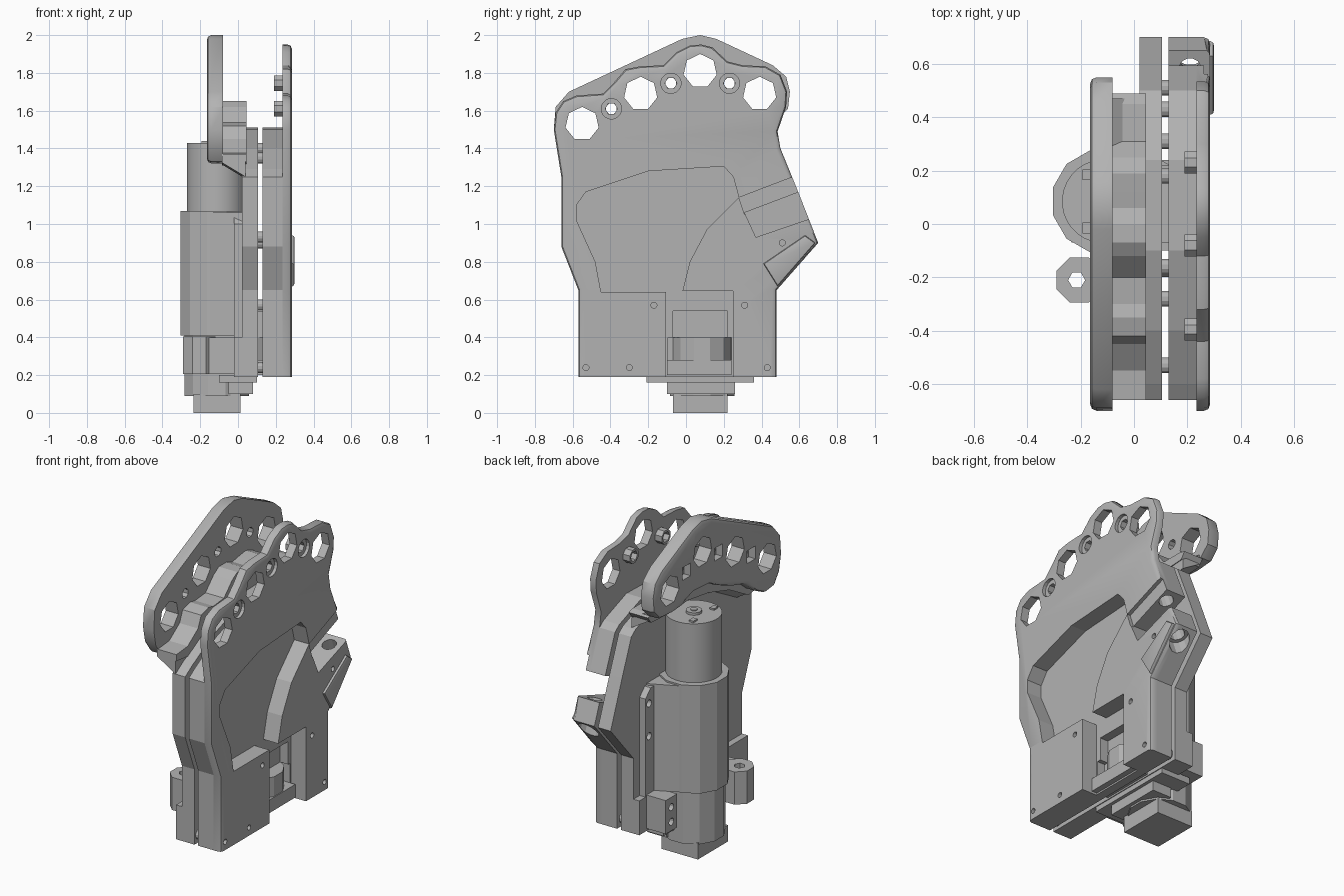
import bpy, bmesh, math
from mathutils import Matrix, Vector

if "Cube" in bpy.data.objects:
    bpy.data.objects.remove(bpy.data.objects["Cube"])

grey = bpy.data.materials.new("machined grey")
grey.use_nodes = True
grey.diffuse_color = (0.45, 0.45, 0.45, 1)
grey.node_tree.nodes["Principled BSDF"].inputs["Base Color"].default_value = grey.diffuse_color


def activate(ob):
    bpy.ops.object.select_all(action="DESELECT")
    ob.select_set(True)
    bpy.context.view_layer.objects.active = ob


def finish(bm, name, smooth=False):
    bmesh.ops.recalc_face_normals(bm, faces=bm.faces)
    mesh = bpy.data.meshes.new(name)
    bm.to_mesh(mesh)
    bm.free()
    ob = bpy.data.objects.new(name, mesh)
    bpy.context.collection.objects.link(ob)
    mesh.materials.append(grey)
    if smooth:
        activate(ob)
        bpy.ops.object.shade_smooth_by_angle(angle=math.radians(35))
    return ob


def prism(name, outline, x0, x1, round_x=None, radius=0.022):
    """Extrude a (y, z) outline along x; optionally round the rim at round_x."""
    bm = bmesh.new()
    cap = bm.faces.new([bm.verts.new((x0, y, z)) for y, z in outline])
    for v in bmesh.ops.extrude_face_region(bm, geom=[cap])["geom"]:
        if isinstance(v, bmesh.types.BMVert):
            v.co.x = x1
    if round_x is not None:
        rim = [e for e in bm.edges if all(abs(v.co.x - round_x) < 1e-5 for v in e.verts)
               and sum(v.co.z for v in e.verts) > 0.5]
        bmesh.ops.bevel(bm, geom=rim, offset=radius, segments=2, profile=0.5, affect="EDGES")
    return finish(bm, name, round_x is not None)


def box(name, x0, x1, y0, y1, z0, z1):
    return prism(name, [(y0, z0), (y1, z0), (y1, z1), (y0, z1)], x0, x1)


def rod(name, centre, r, length, axis="X", sides=12, smooth=False, direction=None):
    bm = bmesh.new()
    d = Vector(direction) if direction else Vector((axis == "X", axis == "Y", axis == "Z"))
    turn = Matrix.Translation(centre) @ d.to_track_quat("Z", "Y").to_matrix().to_4x4()
    turn = turn @ Matrix.Rotation(math.pi / sides, 4, "Z")
    bmesh.ops.create_cone(bm, cap_ends=True, segments=sides, radius1=r, radius2=r,
                          depth=length, matrix=turn)
    return finish(bm, name, smooth)


def cut(ob, *cutters):
    for c in cutters:
        mod = ob.modifiers.new("cut", "BOOLEAN")
        mod.operation, mod.solver, mod.object = "DIFFERENCE", "EXACT", c
        activate(ob)
        bpy.ops.object.modifier_apply(modifier=mod.name)
        bpy.data.objects.remove(c)


# Shared outlines
front_edge = [(-.57, .19), (-.57, .65), (-.66, .88), (-.66, 1.25)]
back_edge = [(.5, 1.4), (.59, 1.18), (.7, .9), (.48, .65), (.48, .19)]
lobes = [(-.7, 1.5), (-.69, 1.59), (-.65, 1.65), (-.58, 1.68), (-.44, 1.69), (-.38, 1.75),
         (-.32, 1.82), (-.24, 1.835), (-.12, 1.84), (-.05, 1.91), (.02, 1.945), (.08, 1.95),
         (.14, 1.935), (.22, 1.86), (.3, 1.84), (.42, 1.835), (.5, 1.79), (.535, 1.7),
         (.53, 1.62), (.485, 1.49)]
low_arc = [(-.6, 1.29), (-.4, 1.4), (-.1, 1.5), (.24, 1.51), (.46, 1.43)]
big_holes = [(-.55, 1.53), (-.24, 1.69), (.075, 1.81), (.39, 1.69)]
small_holes = [(-.395, 1.61), (-.08, 1.745), (.23, 1.745)]

# Outer half: rounded face plate over a thicker layer
face_plate = prism("face_plate", front_edge + lobes + back_edge, .235, .285, .285)
outer_layer = prism("outer_layer", front_edge + low_arc + back_edge, .13, .235)
# Inner half
inner_plate = prism("inner_plate", front_edge + low_arc + back_edge, .02, .105)

recess = [(-.45, .64), (-.48, .8), (-.58, 1.02), (-.58, 1.1), (-.53, 1.17), (-.2, 1.28),
          (.2, 1.305), (.25, 1.25), (.28, 1.14), (.11, .97), (.02, .8), (-.02, .64)]
arm_gap = [(.31, 1.06), (.64, 1.185), (.72, 1.05), (.37, .93)]
arm_step = [(.28, 1.14), (.62, 1.27), (.66, 1.19), (.31, 1.05)]
for part in (face_plate, outer_layer):
    cut(part, prism("cut", recess, .185, .4),
        box("cut", .185, .4, -.105, .25, .1, .645),
        prism("cut", arm_step, .262, .4),
        prism("cut", arm_gap, .1, .4),
        box("cut", .0, .4, -.07, .22, .28, .54),
        box("cut", .0, .4, -.095, .24, .27, .4))
    for y, z in [(-.53, .24), (.43, .24)]:
        cut(part, rod("cut", (.2, y, z), .016, .5))
    for y, z in [(-.17, .57), (.31, .57), (-.3, .24), (.51, .9)]:
        cut(part, rod("cut", (.29, y, z), .016, .06))
cut(inner_plate, box("cut", .03, .2, -.07, .22, .28, .54))
for y in (-.53, .43):
    cut(inner_plate, rod("cut", (.06, y, .24), .016, .4))

# Raised arm end, with a counterbored bolt hole running along the arm
arm_cap = prism("arm_cap", [(.41, .79), (.63, .94), (.685, .9), (.485, .67)], .26, .3, .3, .012)
along = (0, -.35, .94)
for part in (face_plate, outer_layer, arm_cap):
    cut(part, rod("cut", (.21, .59, .98), .042, .55, direction=along),
        rod("cut", (.21, .645, .83), .062, .12, direction=along))

# Tall plate on the other side
tall = [(-.7, 1.5), (-.69, 1.62), (-.62, 1.7), (-.02, 1.98), (.075, 2.0), (.16, 1.98),
        (.46, 1.84), (.53, 1.78), (.55, 1.7), (.54, 1.61), (.48, 1.55), (.36, 1.54),
        (.27, 1.56), (.15, 1.59), (0, 1.58), (-.1, 1.53), (-.22, 1.49), (-.36, 1.44),
        (-.46, 1.36), (-.54, 1.32), (-.63, 1.33), (-.68, 1.4)]
tall_plate = prism("tall_plate", tall, -.165, -.08, -.165, .025)

# Scalloped web joining the tall plate to the inner half
web = [(-.66, 1.33), (-.66, 1.37), (-.55, 1.38), (-.45, 1.45), (-.42, 1.52), (-.35, 1.54),
       (-.3, 1.53), (-.2, 1.54), (-.12, 1.62), (-.07, 1.65), (0, 1.65), (.06, 1.63), (.12, 1.64),
       (.19, 1.65), (.25, 1.63), (.31, 1.55), (.45, 1.55), (.49, 1.54), (.46, 1.5),
       (.3, 1.49), (.1, 1.5), (-.1, 1.47), (-.3, 1.41), (-.48, 1.31)]
prism("scalloped_web", web, -.085, .045)
# Sloping underside of the web
flare = prism("web_flare", [(-.66, 1.25), (-.66, 1.34), (-.5, 1.34), (-.2, 1.45), (.3, 1.5),
                            (.47, 1.5), (.47, 1.44), (.3, 1.44), (0, 1.43), (-.3, 1.36),
                            (-.52, 1.24)], -.085, .04)
for v in flare.data.vertices:
    if v.co.x < 0:
        v.co.z += .075 if v.co.z < 1.3 or v.co.y > -.45 else .02

# Seven-sided openings, and bolt holes with their collars
for y, z in big_holes:
    ring = [(y + .09 * math.sin(k * math.tau / 7), z + .09 * math.cos(k * math.tau / 7))
            for k in range(7)]
    for part in (face_plate, tall_plate):
        cut(part, prism("cut", ring, -.3, .4))
for y, z in small_holes:
    collar = rod("bolt_collar", (.213, y, z), .045, .046, sides=8)
    cut(collar, rod("cut", (.21, y, z), .032, .2, sides=6))
    cut(face_plate, rod("cut", (.29, y, z), .054, .05, sides=16),
        rod("cut", (.2, y, z), .032, .3, sides=6))
    cut(tall_plate, rod("cut", (-.16, y, z), .055, .08, sides=4),
        rod("cut", (-.1, y, z), .03, .3, sides=8))

# Spacers between the halves
for y, z in [(-.53, .24), (.43, .24), (-.17, .57), (.31, .57), (-.28, .9), (.51, .9),
             (-.53, .93), (.18, 1.4), (-.16, 1.35)]:
    rod("spacer", (.117, y, z), .03, .03)

# Gearbox housing, its core tapering from the wall to the gearbox
cx, cy = -.113, .085
box("housing_foot", -.02, .021, -.57, .48, .19, .4)
housing_back = prism("housing_back", [(-.2, .3), (.42, .3), (.42, 1.0), (.37, 1.05),
                                      (-.15, 1.05), (-.2, 1.0)], -.02, .021)
for z in (.76, .96):
    cut(housing_back, rod("cut", (-.02, .385, z), .022, .05))
core = box("housing_core", -.165, .02, cy - .27, cy + .27, .41, 1.06)
for v in core.data.vertices:
    if v.co.x < 0:
        v.co.y = cy + (v.co.y - cy) * .68
box("housing_core_lower", -.12, .02, cy - .17, cy + .17, .2, .42)
rod("gearbox", (cx, cy, .74), .198, .66, "Z", 12)
rod("gearbox_lower", (cx, cy, .3), .177, .22, "Z", 12)

# Motor
rod("motor", (cx, cy, 1.245), .157, .37, "Z", 32, True)
rod("motor_boss", (cx, cy, 1.435), .045, .02, "Z", 16, True)
rod("motor_shaft", (cx, cy, 1.435), .02, .03, "Z", 12, True)
for s in (-1, 1):
    box("motor_terminal", cx - .08, cx - .05, cy + s * .1 - .02, cy + s * .1 + .02, 1.42, 1.44)

# Mounting lugs beside the housing
lug = rod("front_lug", (-.205, -.21, .305), .092, .2, "Z", 8)
cut(lug, rod("cut", (-.215, -.21, .3), .032, .4, "Z", 6))
box("front_lug_arm", -.17, .0, -.28, -.13, .205, .4)
back_lug = box("back_lug", -.15, .02, .3, .41, .205, .41)
for z in (.26, .35):
    cut(back_lug, rod("cut", (-.15, .355, z), .022, .1))

# Output stage at the bottom
box("base_flange", -.1, .1, -.21, .36, .16, .2)
box("bearing_block", -.05, .08, -.1, .26, .1, .165)
rod("bearing_ring", (cx, cy, .145), .177, .11, "Z", 12)
box("drive_block", -.235, .012, -.07, .22, 0, .1)

# Gear train seen through the lower opening
box("gear_shelf", .06, .22, -.1, .24, .2, .28)
rod("gear", (.06, cy, .34), .16, .12, "Z", 12)
box("gear_cover", .02, .13, -.07, .22, .4, .54)
